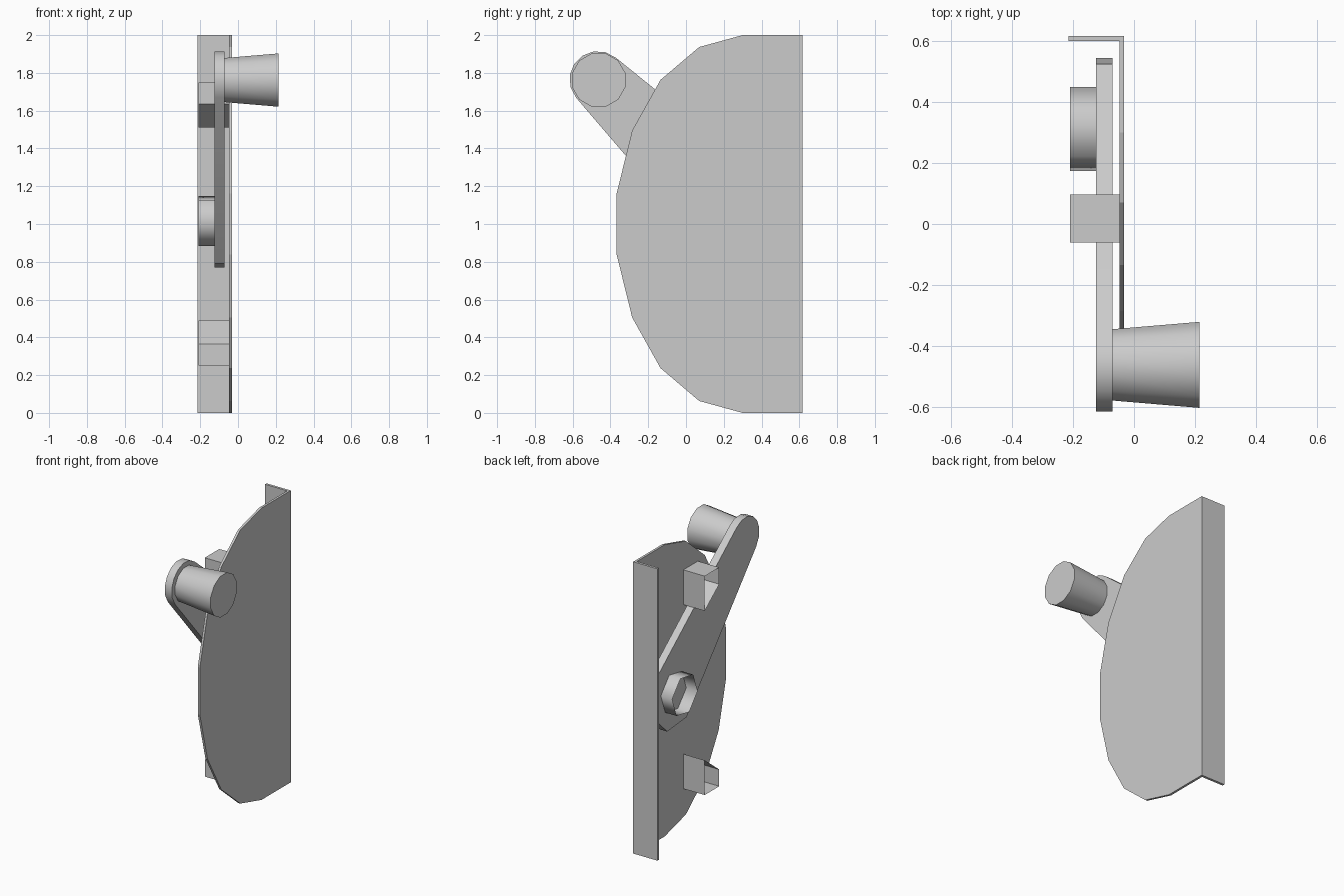
import bpy, bmesh
from math import sin, cos, radians

if "Cube" in bpy.data.objects:
    bpy.data.objects.remove(bpy.data.objects["Cube"])


def arc(cy, cz, r, start, end, n):
    """Points on an arc in the y-z plane, both ends included."""
    return [(cy + r * cos(radians(start + (end - start) * i / n)),
             cz + r * sin(radians(start + (end - start) * i / n))) for i in range(n + 1)]


def loft(name, rings, capped=True, smooth=None):
    """Join rings, each (x, profile of y-z points), into a solid or open tube."""
    bm = bmesh.new()
    loops = [[bm.verts.new((x, y, z)) for y, z in prof] for x, prof in rings]
    for a, b in zip(loops, loops[1:]):
        for i in range(len(a)):
            j = (i + 1) % len(a)
            bm.faces.new((a[i], a[j], b[j], b[i]))
    if capped:
        bm.faces.new(loops[0])
        bm.faces.new(loops[-1])
    bmesh.ops.recalc_face_normals(bm, faces=bm.faces)
    mesh = bpy.data.meshes.new(name)
    bm.to_mesh(mesh)
    bm.free()
    ob = bpy.data.objects.new(name, mesh)
    bpy.context.collection.objects.link(ob)
    if smooth:
        bpy.ops.object.select_all(action='DESELECT')
        ob.select_set(True)
        bpy.context.view_layer.objects.active = ob
        bpy.ops.object.shade_smooth_by_angle(angle=radians(smooth))
    return ob


# Rounded cover plate, lower half mirrored to the top
half = [(0.617, 0), (0.30, 0), (0.07, 0.063), (-0.135, 0.237), (-0.285, 0.505), (-0.367, 0.838)]
plate = half + [(y, 2 - z) for y, z in reversed(half)]
loft("cover_plate", [(-0.048, plate), (-0.032, plate)])

# Straight flange along the back edge
flange = [(0.60, 0), (0.617, 0), (0.617, 2), (0.60, 2)]
loft("back_flange", [(-0.215, flange), (-0.048, flange)])

# Tapered crank arm: rounded handle end, blunt hub end
arm = [(0.17, 0.79), (0.38, 0.77), (0.545, 0.93), (0.525, 1.157)]
arm += arc(-0.467, 1.765, 0.15, 50, 220, 7)
loft("crank_arm", [(-0.124, arm), (-0.071, arm)], smooth=40)

# Flared handle knob
def dodecagon(r):
    return arc(-0.462, 1.762, r, 15, 345, 11)


loft("handle_knob", [(-0.071, dodecagon(0.121)), (0.215, dodecagon(0.146))], smooth=40)

# Open hexagonal hub
hub = arc(0.312, 1.016, 0.14, 10, 310, 5)
loft("hub_ring", [(-0.21, hub), (-0.124, hub)], capped=False, smooth=65)

# Hollow guide brackets, mirrored top and bottom
bracket = [(-0.06, 0.25), (0.097, 0.25), (0.097, 0.488), (-0.06, 0.365)]
for name, prof in (("lower_bracket", bracket),
                   ("upper_bracket", [(y, 2 - z) for y, z in bracket])):
    loft(name, [(-0.21, prof), (-0.048, prof)], capped=False)
